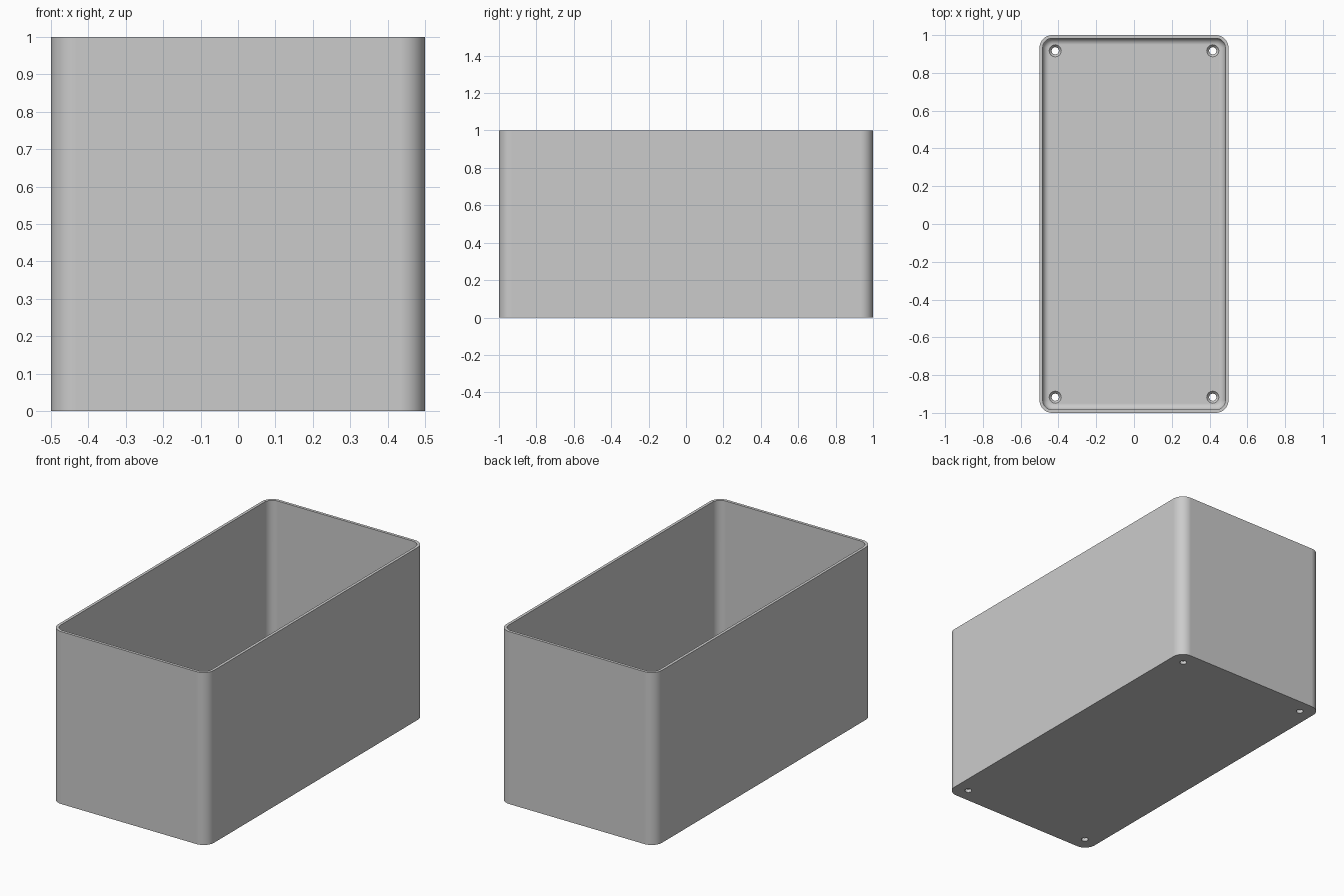
import bpy, bmesh, math

HALF_X, HALF_Y, HEIGHT = 0.5, 1.0, 1.0
CORNER, WALL, FLOOR, FILLET = 0.067, 0.0167, 0.0333, 0.034
HOLE_X, HOLE_Y = 0.417, 0.917

if "Cube" in bpy.data.objects:
    bpy.data.objects.remove(bpy.data.objects["Cube"], do_unlink=True)

grey = bpy.data.materials.new("plain grey")
grey.use_nodes = True
colour = (0.6, 0.6, 0.6, 1)
grey.diffuse_color = colour
grey.node_tree.nodes["Principled BSDF"].inputs["Base Color"].default_value = colour


def rounded_ring(inset, z, steps=12):
    """Rounded rectangle outline, shrunk inwards by inset."""
    r = CORNER - inset
    cx, cy = HALF_X - CORNER, HALF_Y - CORNER
    points = []
    for corner, (sx, sy) in enumerate([(1, 1), (-1, 1), (-1, -1), (1, -1)]):
        for i in range(steps + 1):
            a = math.pi / 2 * (corner + i / steps)
            points.append((sx * cx + r * math.cos(a), sy * cy + r * math.sin(a), z))
    return points


def circle_ring(x, y, r, z, steps=32):
    return [(x + r * math.cos(math.tau * i / steps),
             y + r * math.sin(math.tau * i / steps), z) for i in range(steps)]


def loft(bm, rings):
    """Skin the rings in order and cap both ends."""
    loops = [[bm.verts.new(p) for p in ring] for ring in rings]
    for a, b in zip(loops, loops[1:]):
        for i in range(len(a)):
            j = (i + 1) % len(a)
            bm.faces.new((a[i], a[j], b[j], b[i]))
    bm.faces.new(loops[0][::-1])
    bm.faces.new(loops[-1])


def finish(name, bm):
    bmesh.ops.recalc_face_normals(bm, faces=bm.faces)
    mesh = bpy.data.meshes.new(name)
    bm.to_mesh(mesh)
    bm.free()
    mesh.materials.append(grey)
    obj = bpy.data.objects.new(name, mesh)
    bpy.context.collection.objects.link(obj)
    return obj


# Open box: outer wall, rim, inner wall, filleted floor edge
rings = [rounded_ring(0, 0), rounded_ring(0, HEIGHT), rounded_ring(WALL, HEIGHT)]
for i in range(9):
    a = math.pi / 2 * i / 8
    rings.append(rounded_ring(WALL + FILLET * (1 - math.cos(a)),
                              FLOOR + FILLET * (1 - math.sin(a))))
bm = bmesh.new()
loft(bm, rings)
box = finish("open_box", bm)

# Countersunk screw holes in the floor corners
bm = bmesh.new()
for sx in (-1, 1):
    for sy in (-1, 1):
        profile = [(0.019, -0.05), (0.019, FLOOR * 0.55), (0.032, FLOOR), (0.032, FLOOR + 0.03)]
        loft(bm, [circle_ring(sx * HOLE_X, sy * HOLE_Y, r, z) for r, z in profile])
cutter = finish("screw_hole_cutter", bm)
cutter.hide_render = True

cut = box.modifiers.new("screw holes", "BOOLEAN")
cut.operation = "DIFFERENCE"
cut.solver = "EXACT"
cut.object = cutter
bpy.ops.object.select_all(action="DESELECT")
bpy.context.view_layer.objects.active = box
box.select_set(True)
bpy.ops.object.modifier_apply(modifier=cut.name)
bpy.data.objects.remove(cutter, do_unlink=True)

# Smooth corners with flat walls
bpy.ops.object.shade_smooth_by_angle(angle=math.radians(30))
normals = box.modifiers.new("flat walls", "WEIGHTED_NORMAL")
normals.keep_sharp = True
